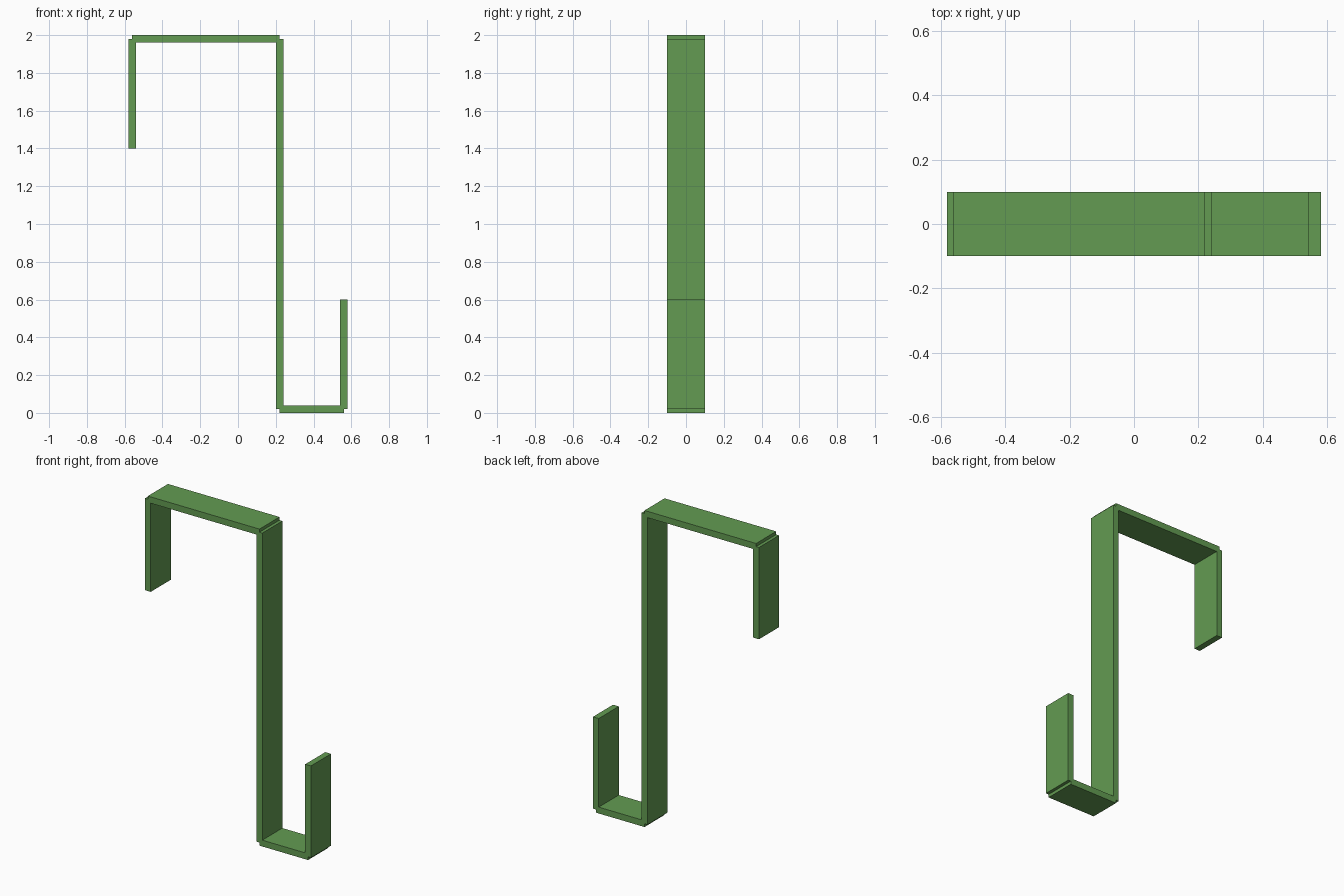
import bpy
import bmesh
from mathutils import Matrix, Vector

cube = bpy.data.objects.get("Cube")
if cube:
    bpy.data.objects.remove(cube, do_unlink=True)

# Single green finish
green = bpy.data.materials.new("leaf_green")
green.use_nodes = True
colour = (0.125, 0.33, 0.085, 1.0)
green.diffuse_color = colour
green.node_tree.nodes["Principled BSDF"].inputs["Base Color"].default_value = colour

THICK = 0.04
WIDTH = 0.2


def strip(name, start, end):
    """Flat bar whose centre line runs from start to end in the x-z plane."""
    a, b = Vector((start[0], 0, start[1])), Vector((end[0], 0, end[1]))
    size = [abs(c) or THICK for c in (b - a)]
    size[1] = WIDTH
    bm = bmesh.new()
    bmesh.ops.create_cube(bm, size=1.0, matrix=Matrix.Diagonal((*size, 1.0)))
    mesh = bpy.data.meshes.new(name)
    bm.to_mesh(mesh)
    bm.free()
    mesh.materials.append(green)
    obj = bpy.data.objects.new(name, mesh)
    obj.location = (a + b) / 2
    bpy.context.collection.objects.link(obj)
    return obj


# Bars meet at their centre lines, leaving a small notch at each outer corner
strip("door_lip", (-0.56, 1.40), (-0.56, 1.98))
strip("top_bar", (-0.56, 1.98), (0.22, 1.98))
strip("shank", (0.22, 0.02), (0.22, 1.98))
strip("hook_base", (0.22, 0.02), (0.56, 0.02))
strip("hook_tip", (0.56, 0.02), (0.56, 0.60))
